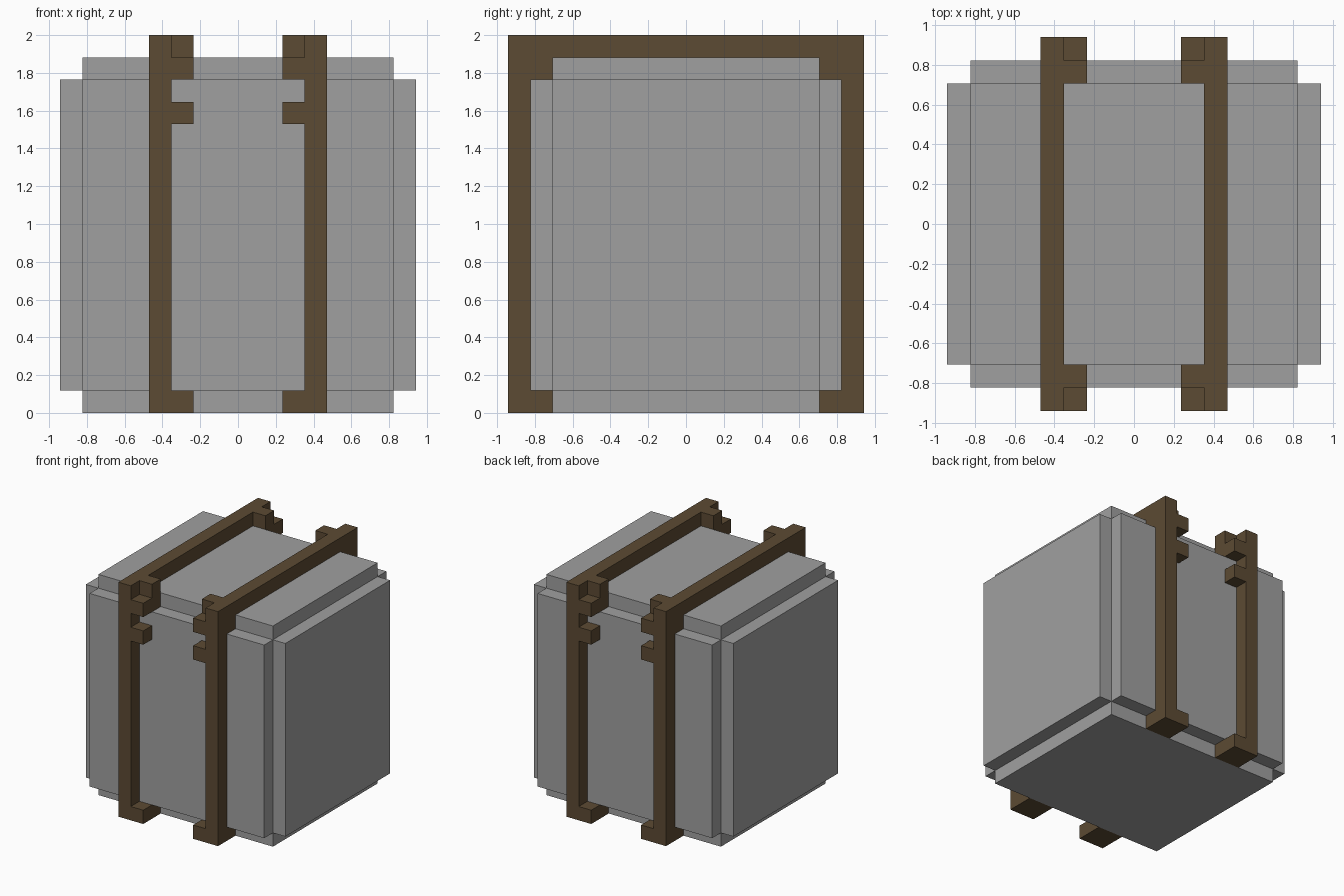
import bpy
import bmesh
from mathutils import Vector

U = 2 / 17  # one block unit

cube = bpy.data.objects.get("Cube")
if cube:
    bpy.data.objects.remove(cube, do_unlink=True)


def material(name, color):
    mat = bpy.data.materials.new(name)
    mat.use_nodes = True
    mat.diffuse_color = color
    mat.node_tree.nodes["Principled BSDF"].inputs["Base Color"].default_value = color
    return mat


def finish(name, bm, mat):
    bmesh.ops.recalc_face_normals(bm, faces=bm.faces)
    mesh = bpy.data.meshes.new(name)
    bm.to_mesh(mesh)
    bm.free()
    mesh.materials.append(mat)
    obj = bpy.data.objects.new(name, mesh)
    bpy.context.collection.objects.link(obj)
    return obj


def side_prism(name, outline, x0, x1, mat, mirror_y=True):
    """Extrude a (y, z) outline from x0 to x1 and mirror it."""
    bm = bmesh.new()
    face = bm.faces.new([bm.verts.new(Vector((x0, y, z)) * U) for y, z in outline])
    new = bmesh.ops.extrude_face_region(bm, geom=[face])["geom"]
    verts = [g for g in new if isinstance(g, bmesh.types.BMVert)]
    bmesh.ops.translate(bm, verts=verts, vec=((x1 - x0) * U, 0, 0))
    obj = finish(name, bm, mat)
    obj.modifiers.new("Mirror", "MIRROR").use_axis = (True, mirror_y, False)
    return obj


gray = material("stone gray", (0.352, 0.352, 0.352, 1))
brown = material("dark brown", (0.107, 0.069, 0.033, 1))

# Body: a block with a raised panel on each of its six sides
bm = bmesh.new()
bmesh.ops.create_cube(bm, size=1)
for v in bm.verts:
    v.co = Vector((v.co.x * 14, v.co.y * 12, v.co.z * 14 + 8)) * U
bm.normal_update()
sides = [(f, f.normal.copy()) for f in bm.faces]
for f, normal in sides:
    panel = bmesh.ops.extrude_discrete_faces(bm, faces=[f])["faces"][0]
    bmesh.ops.translate(bm, verts=panel.verts[:], vec=normal * U)
finish("body", bm, gray)

# Straps: arches over the top, with thick corners and feet
half = [(8, 17), (8, 0), (6, 0), (6, 1), (7, 1), (7, 15), (6, 15), (6, 16)]
arch = half + [(-y, z) for y, z in reversed(half)]
side_prism("strap", arch, 3, 4, brown, mirror_y=False)

# Blocks on the inner side of each strap
clasp = [(6, 15), (8, 15), (8, 16), (7, 16), (7, 17), (6, 17)]
side_prism("top_clasp", clasp, 2, 3, brown)
side_prism("lower_clasp", [(7, 13), (8, 13), (8, 14), (7, 14)], 2, 3, brown)
side_prism("foot", [(6, 0), (8, 0), (8, 1), (6, 1)], 2, 3, brown)
